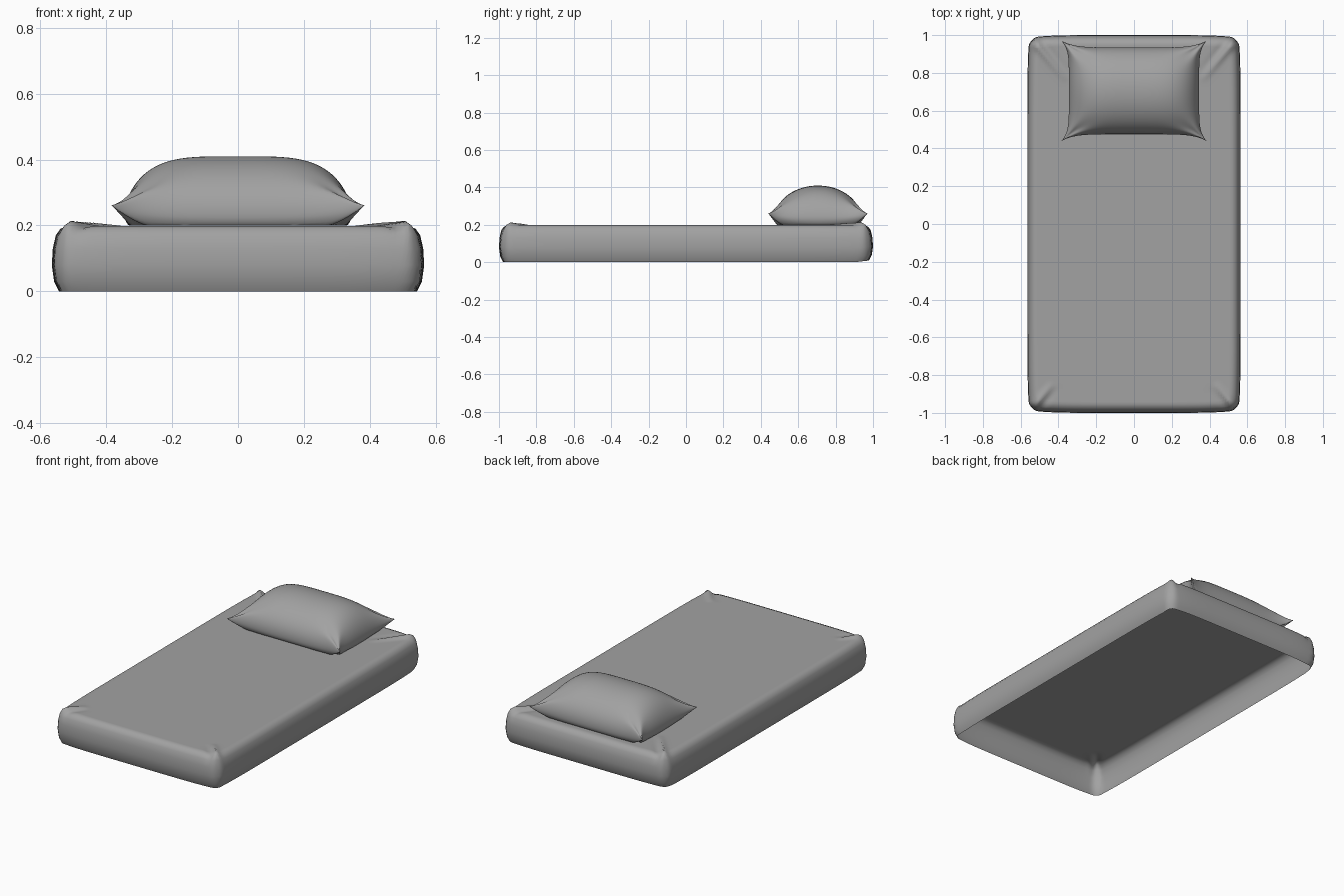
import bpy, bmesh, math
from mathutils import Vector

cube = bpy.data.objects.get("Cube")
if cube:
    bpy.data.objects.remove(cube)

grey = bpy.data.materials.new("plain_grey_cloth")
grey.use_nodes = True
grey.diffuse_color = (0.36, 0.36, 0.36, 1)
grey.node_tree.nodes["Principled BSDF"].inputs["Base Color"].default_value = grey.diffuse_color


def add_grid(bm, nx, ny, place, flip=False):
    """Quad sheet whose vertices are set by place(i, j)."""
    rows = [[bm.verts.new(place(i, j)) for i in range(nx + 1)] for j in range(ny + 1)]
    for j in range(ny):
        for i in range(nx):
            quad = [rows[j][i], rows[j][i + 1], rows[j + 1][i + 1], rows[j + 1][i]]
            bm.faces.new(quad[::-1] if flip else quad)


def finish(bm, name, angle):
    mesh = bpy.data.meshes.new(name)
    bm.to_mesh(mesh)
    bm.free()
    obj = bpy.data.objects.new(name, mesh)
    bpy.context.collection.objects.link(obj)
    mesh.materials.append(grey)
    bpy.ops.object.select_all(action='DESELECT')
    obj.select_set(True)
    bpy.context.view_layer.objects.active = obj
    bpy.ops.object.shade_smooth_by_angle(angle=math.radians(angle))
    return obj


# Fitted sheet: open underneath, walls follow this (inset, height) profile
WALL = [(0.022, 0.0), (0.007, 0.03), (0.0, 0.08), (0.003, 0.13),
        (0.012, 0.17), (0.026, 0.19)]
K = len(WALL)
NX, NY = 80 + 2 * K, 140 + 2 * K
HALF_X, HALF_Y, TOP_INSET, TOP_Z = 0.565, 1.0, 0.045, 0.198


def fold_height(x, y):
    """Diagonal tucks running in from each corner, longer at the head."""
    length = 0.27 if y > 0 else 0.16
    corner = Vector((0.53, 0.965))
    along = Vector((-0.64, -0.77))
    rel = Vector((abs(x), abs(y))) - corner
    t = rel.dot(along)
    side = rel.x * along.y - rel.y * along.x
    fade = max(0.0, 1 - max(t, 0) / length) ** 0.7
    ridge = 0.018 * math.exp(-(side / 0.016) ** 2)
    valley = 0.008 * math.exp(-((side - 0.035) / 0.016) ** 2)
    return (ridge - valley) * fade


def sheet_point(i, j):
    d = min(i, NX - i, j, NY - j)
    inset, z = WALL[d] if d < K else (TOP_INSET, TOP_Z)
    d = min(d, K)
    u = 2 * (i - d) / (NX - 2 * d) - 1
    v = 2 * (j - d) / (NY - 2 * d) - 1
    hx, hy = HALF_X - inset, HALF_Y - inset
    x = u * (hx - 0.01 * v ** 8)
    y = v * (hy - 0.014 * u ** 6)
    # round the upright corners
    r = max(0.05 - inset, 0.012)
    lim_x, lim_y = hx - 0.01 - r, hy - 0.014 - r
    dx, dy = abs(x) - lim_x, abs(y) - lim_y
    if dx > 0 and dy > 0:
        s = max(dx, dy) / math.hypot(dx, dy)
        x = math.copysign(lim_x + dx * s, x)
        y = math.copysign(lim_y + dy * s, y)
    # tucks on the top, slightly lifted hem at the head
    z += fold_height(x, y) * max(0.0, (z - 0.16) / (TOP_Z - 0.16))
    if y > 0.9 and z < 0.1:
        z += 0.012 * (1 - z / 0.1) * (y - 0.9) / 0.1
    return x, y, z


bm = bmesh.new()
add_grid(bm, NX, NY, sheet_point)
finish(bm, "fitted_sheet", 60)

# Pillow: two bulged panels meeting at a seam with pulled-out corners
PN = 48
PILLOW_Y = 0.705


def pillow_point(i, j, upper):
    s = math.sin((i / PN - 0.5) * math.pi)
    t = math.sin((j / PN - 0.5) * math.pi)
    x = s * (0.345 + 0.04 * t ** 6)
    y = PILLOW_Y + t * (0.23 + 0.036 * s ** 6)
    seam = 0.235 + 0.027 * (s * t) ** 4
    puff = max(0, 1 - s ** 4) ** 0.6 * max(0, 1 - t * t) ** 0.5
    # creases gathered toward the corners
    spread = math.atan2(1.02 - abs(t), 1.02 - abs(s))
    near = math.exp(-((1 - abs(s)) ** 2 + (1 - abs(t)) ** 2) / 0.12)
    crease = 0.012 * math.sin(6 * spread) * near * min(1, 3 * puff)
    if upper:
        z = seam + 0.175 * puff + crease
    else:
        z = max(0.2, seam - 0.09 * puff ** 0.8 - crease)
    return x, y, z


bm = bmesh.new()
add_grid(bm, PN, PN, lambda i, j: pillow_point(i, j, True))
add_grid(bm, PN, PN, lambda i, j: pillow_point(i, j, False), flip=True)
bmesh.ops.remove_doubles(bm, verts=bm.verts, dist=0.00005)
finish(bm, "pillow", 50)
